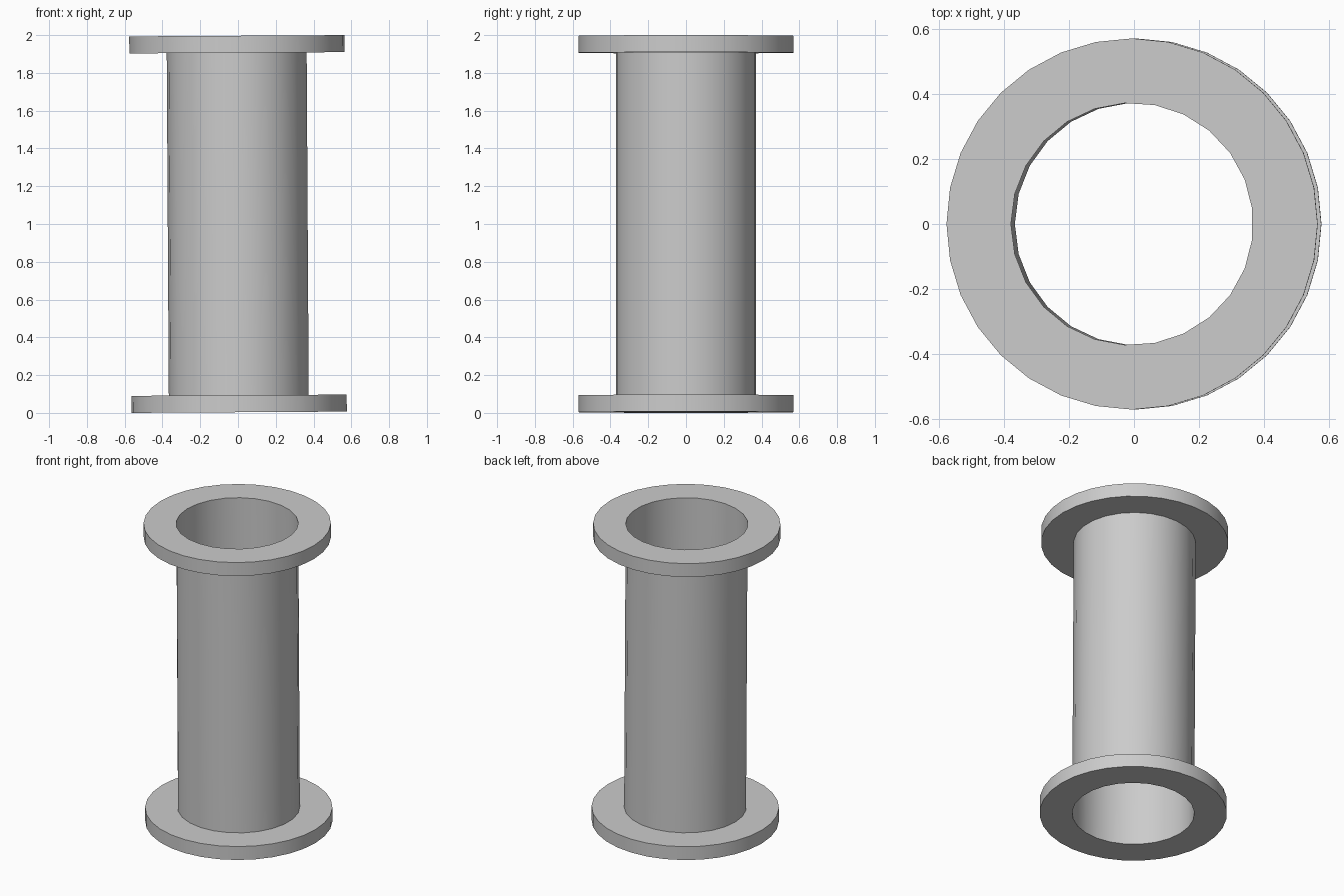
import bpy, bmesh, math
from mathutils import Matrix

if "Cube" in bpy.data.objects:
    bpy.data.objects.remove(bpy.data.objects["Cube"], do_unlink=True)

OUTER_R, BORE_R = 0.57, 0.372
OUTER_SIDES, BORE_SIDES = 32, 25
HEIGHT, RIM = 1.993, 0.09
LEAN = -0.006          # the whole spool leans very slightly to its right

grey = bpy.data.materials.new("plain grey")
grey.use_nodes = True
colour = (0.6, 0.6, 0.6, 1)
grey.diffuse_color = colour
grey.node_tree.nodes["Principled BSDF"].inputs["Base Color"].default_value = colour

# Height is measured from the spool's middle, then tilted and stood on the floor
PLACE = Matrix.Translation((0, 0, 1)) @ Matrix.Rotation(LEAN, 4, "Y")


def circle(bm, radius, sides, z):
    """Closed loop of edges with one corner at -x."""
    verts = []
    for i in range(sides):
        a = math.pi - math.tau * i / sides
        verts.append(bm.verts.new((radius * math.cos(a), radius * math.sin(a), z)))
    return [bm.edges.new((verts[i - 1], verts[i])) for i in range(sides)]


def finish(bm, name):
    bmesh.ops.recalc_face_normals(bm, faces=bm.faces)
    bm.transform(PLACE)
    mesh = bpy.data.meshes.new(name)
    bm.to_mesh(mesh)
    bm.free()
    mesh.materials.append(grey)
    obj = bpy.data.objects.new(name, mesh)
    bpy.context.collection.objects.link(obj)
    bpy.ops.object.select_all(action="DESELECT")
    obj.select_set(True)
    bpy.context.view_layer.objects.active = obj
    bpy.ops.object.shade_smooth_by_angle(angle=math.radians(30))


def flange(name, low, high):
    """Flat ring with a round bore."""
    bm = bmesh.new()
    rims = [circle(bm, OUTER_R, OUTER_SIDES, z) for z in (low, high)]
    bores = [circle(bm, BORE_R, BORE_SIDES, z) for z in (low, high)]
    for rim, bore in zip(rims, bores):
        bmesh.ops.triangle_fill(bm, edges=rim + bore, use_beauty=True)
    for pair in (rims, bores):
        bmesh.ops.bridge_loops(bm, edges=pair[0] + pair[1])
    finish(bm, name)


half = HEIGHT / 2
flange("bottom_flange", -half, RIM - half)
flange("top_flange", half - RIM, half)

# Thin open barrel between the flanges
bm = bmesh.new()
ends = [circle(bm, BORE_R, BORE_SIDES, z) for z in (RIM - half, half - RIM)]
bmesh.ops.bridge_loops(bm, edges=ends[0] + ends[1])
finish(bm, "barrel")
